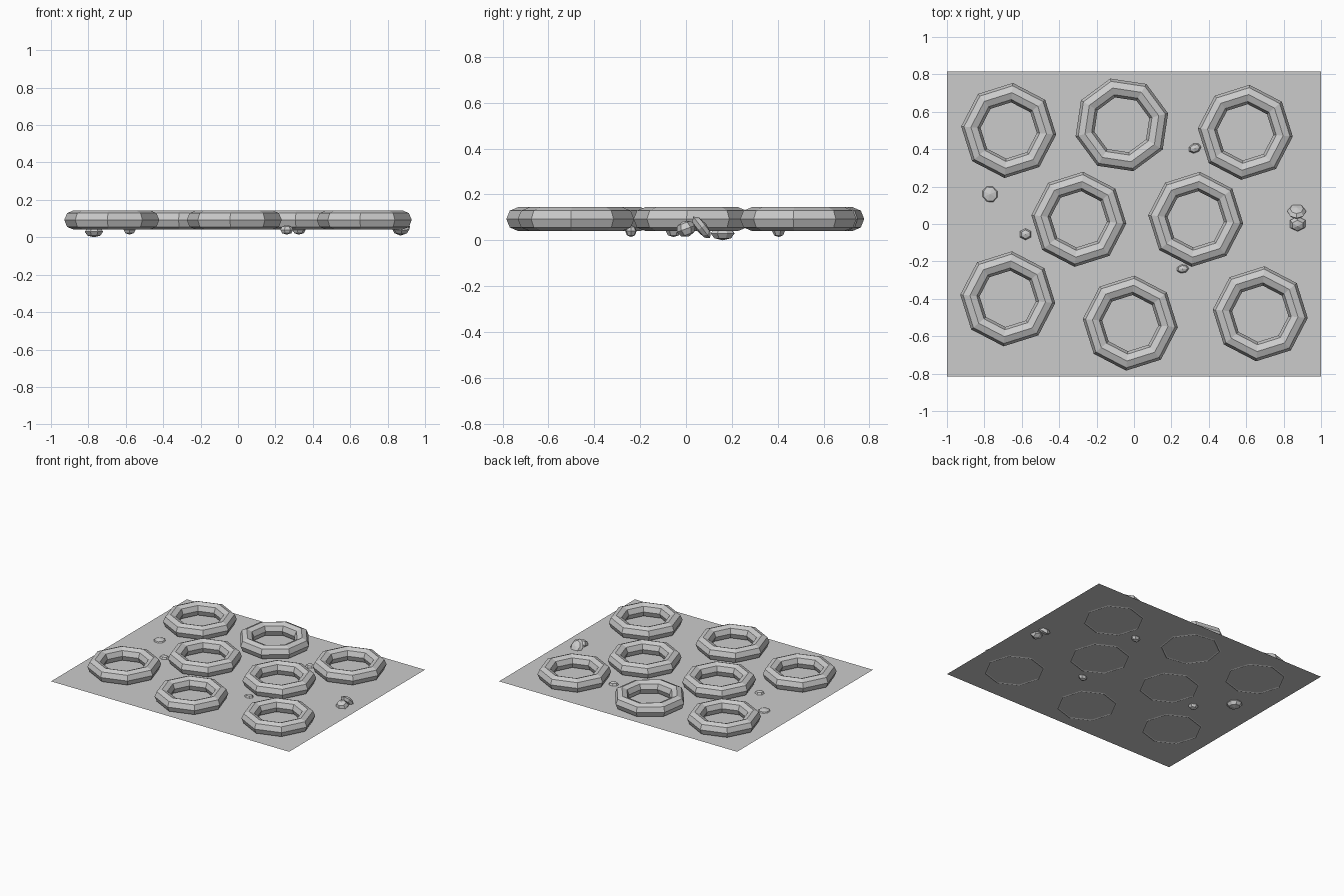
import bpy
from math import radians

cube = bpy.data.objects.get("Cube")
if cube:
    bpy.data.objects.remove(cube, do_unlink=True)

# Single plain grey
grey = bpy.data.materials.new("plain_grey")
grey.use_nodes = True
colour = (0.6, 0.6, 0.6, 1)
grey.diffuse_color = colour
grey.node_tree.nodes["Principled BSDF"].inputs["Base Color"].default_value = colour


def finish(name):
    ob = bpy.context.object
    ob.name = name
    ob.data.materials.append(grey)
    return ob


def tyre(number, x, y, turn):
    bpy.ops.mesh.primitive_torus_add(
        major_segments=8, minor_segments=8, major_radius=0.203, minor_radius=0.052,
        location=(x, y, 0.0925), rotation=(0, 0, radians(turn)))
    finish(f"tyre_{number}")


def rock(number, centre, size, tilt=0, turn=0, sides=7):
    bpy.ops.mesh.primitive_uv_sphere_add(
        segments=sides, ring_count=4, radius=1, location=centre,
        rotation=(radians(tilt), 0, radians(turn)))
    finish(f"rock_{number}").scale = size


# Thin ground sheet
bpy.ops.mesh.primitive_plane_add(size=2, location=(0, 0, 0.044))
finish("ground_sheet").scale = (1, 0.815, 1)

# Eight faceted tyres lying flat
tyres = [(-0.67, 0.5, -5), (-0.065, 0.53, 14), (0.595, 0.49, -5),
         (-0.295, 0.025, -5), (0.33, 0.025, -5),
         (-0.675, -0.4, -5), (-0.02, -0.53, -5), (0.675, -0.48, -5)]
for i, place in enumerate(tyres, 1):
    tyre(i, *place)

# Small stones half buried in the sheet
rock(1, (-0.77, 0.16, 0.03), (0.052, 0.056, 0.03), sides=8, turn=22)
rock(2, (0.325, 0.405, 0.04), (0.038, 0.028, 0.026), turn=20)
rock(3, (-0.58, -0.055, 0.04), (0.037, 0.033, 0.026), sides=6)
rock(4, (0.26, -0.24, 0.04), (0.036, 0.025, 0.026), turn=10)

# Pair of leaning stones by the left edge
rock(5, (0.87, 0.068, 0.056), (0.05, 0.06, 0.025), tilt=-52, sides=8)
rock(6, (0.875, 0, 0.05), (0.047, 0.043, 0.036), tilt=20, sides=6)
